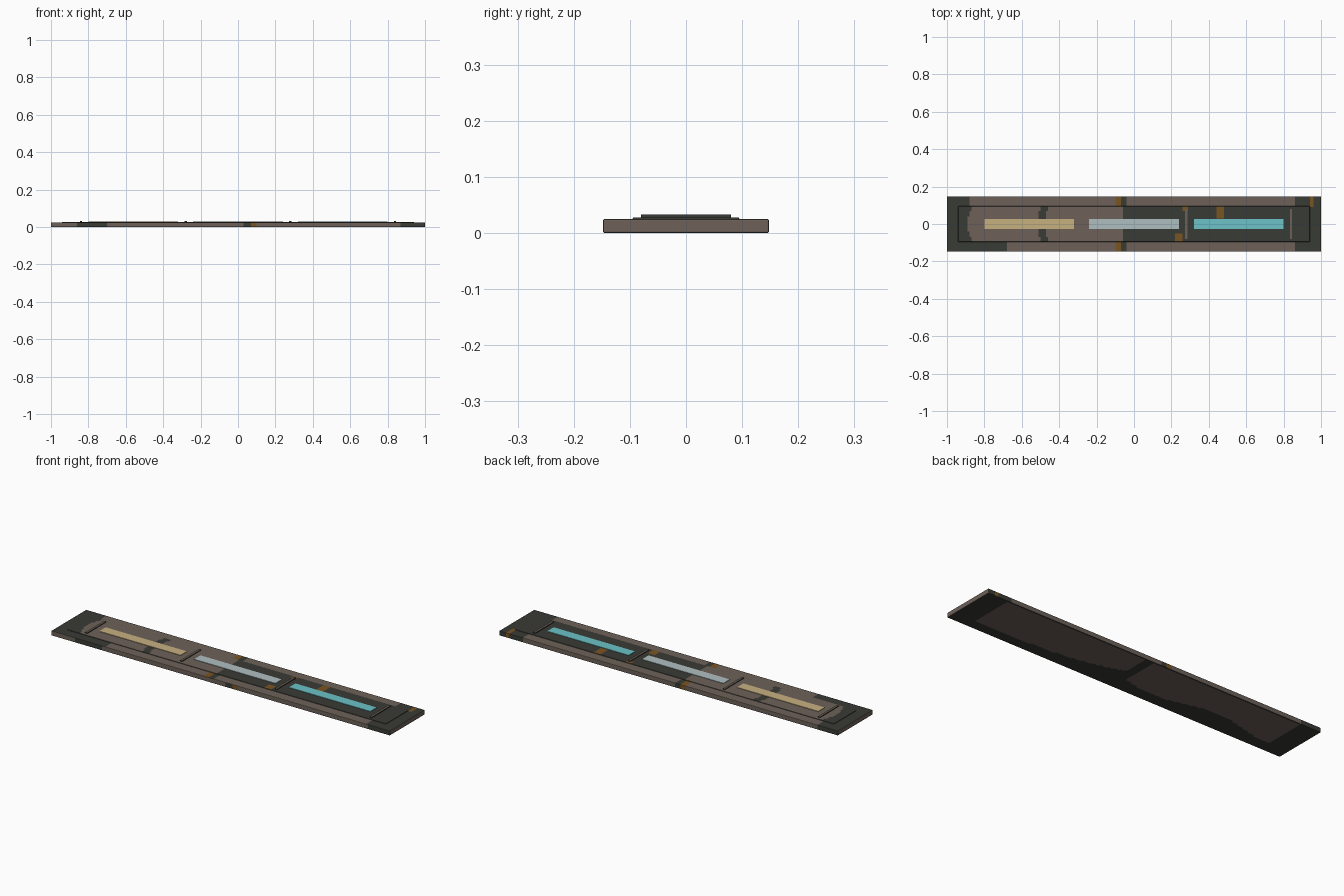
import bpy
import bmesh
import math
from mathutils import Vector

cube = bpy.data.objects.get("Cube")
if cube:
    bpy.data.objects.remove(cube, do_unlink=True)


def srgb(hex_code):
    vals = [int(hex_code[i:i + 2], 16) / 255 for i in (0, 2, 4)]
    return [v / 12.92 if v <= 0.04 else ((v + 0.055) / 1.055) ** 2.4 for v in vals] + [1.0]


def material(name, hex_code):
    mat = bpy.data.materials.new(name)
    mat.use_nodes = True
    mat.diffuse_color = srgb(hex_code)
    bsdf = mat.node_tree.nodes["Principled BSDF"]
    bsdf.inputs["Base Color"].default_value = mat.diffuse_color
    bsdf.inputs["Roughness"].default_value = 0.8
    return mat


taupe = material("worn taupe", "6d6158")
dark = material("dark olive", "393b35")
rust = material("rust", "7a5522")
tan = material("tan light", "c6b080")
pale = material("pale light", "afbfc0")
teal = material("teal light", "6cc2c8")
WORN = [taupe, dark, rust]
TAUPE, DARK, RUST = range(3)


def plate(name, center_x, size_x, size_y, z0, z1, mats, bevel=0.0, step=None, rule=None):
    """Box with softened edges, cut into cells whose colour follows a rule."""
    bm = bmesh.new()
    bmesh.ops.create_cube(bm, size=1)
    for v in bm.verts:
        v.co = Vector((v.co.x * size_x, v.co.y * size_y, z0 + (v.co.z + 0.5) * (z1 - z0)))
    if bevel:
        bmesh.ops.bevel(bm, geom=bm.edges[:], offset=bevel, segments=2,
                        profile=0.5, affect='EDGES')
    if step:
        for axis, size in ((Vector((1, 0, 0)), size_x), (Vector((0, 1, 0)), size_y)):
            half = int(size / 2 / step)
            for i in range(-half, half + 1):
                bmesh.ops.bisect_plane(bm, geom=bm.verts[:] + bm.edges[:] + bm.faces[:],
                                       plane_co=axis * (i * step), plane_no=axis)
    bm.normal_update()
    if rule:
        for f in bm.faces:
            f.material_index = rule(f.calc_center_median(), f.normal)
    mesh = bpy.data.meshes.new(name)
    bm.to_mesh(mesh)
    bm.free()
    obj = bpy.data.objects.new(name, mesh)
    obj.location.x = center_x
    bpy.context.collection.objects.link(obj)
    for m in mats:
        mesh.materials.append(m)
    return obj


def base_rule(c, n):
    x, y = c.x, c.y
    if n.z < -0.5:
        # Two worn patches on the underside, fading toward the front edge
        right = 0.05 < x < 0.88 and y > -0.09 + 0.12 * (1 - x) ** 4
        left = -0.88 < x < 0.0 and y > -0.055 + 0.03 * math.sin(x * 9)
        return TAUPE if (right or left) and y < 0.135 else DARK
    if abs(n.x) > 0.5:
        return TAUPE
    if n.z < 0.5 and y < 0:
        # Front edge
        if -0.86 < x < -0.70 or 0.03 < x < 0.07 or x > 0.87:
            return DARK
        return RUST if 0.07 < x < 0.10 else TAUPE
    # Top rim and back edge
    if x < (-0.68 if y < 0 else -0.88) or x > 0.86:
        return RUST if 0.94 < x < 0.96 and y > 0.09 else DARK
    if -0.10 < x < -0.07:
        return RUST
    return DARK if -0.07 < x < -0.04 else TAUPE


def inner_rule(c, n):
    x, y = c.x, c.y
    if n.z < 0.5:
        return DARK
    if x > -0.06 - 0.5 * y * y:
        rusty = (0.44 < x < 0.48 and y > 0.03) or (0.22 < x < 0.26 and y < -0.05)
        return RUST if rusty or (0.26 < x < 0.29 and y > 0.07) else DARK
    if x < -0.89 + 3 * y * y or -0.51 < x - y * y < -0.47:
        return DARK
    return TAUPE


# Base slab and raised inner panel
plate("base_slab", 0, 2.0, 0.296, 0, 0.025, WORN, 0.003, 0.01, base_rule)
plate("inner_panel", 0, 1.88, 0.19, 0.02, 0.028, WORN, 0.002, 0.01, inner_rule)

# Three light strips
for label, x, mat in (("left", 0.56, teal), ("middle", 0, pale), ("right", -0.56, tan)):
    plate(label + "_light_strip", x, 0.48, 0.054, 0.026, 0.0305, [mat])

# Thin divider bars on either side of each strip
for i in range(4):
    plate("divider_bar_" + str(i + 1), -0.84 + 0.56 * i, 0.012, 0.16, 0.026, 0.0325, WORN,
          rule=lambda c, n: TAUPE if n.z > 0.5 else DARK)
